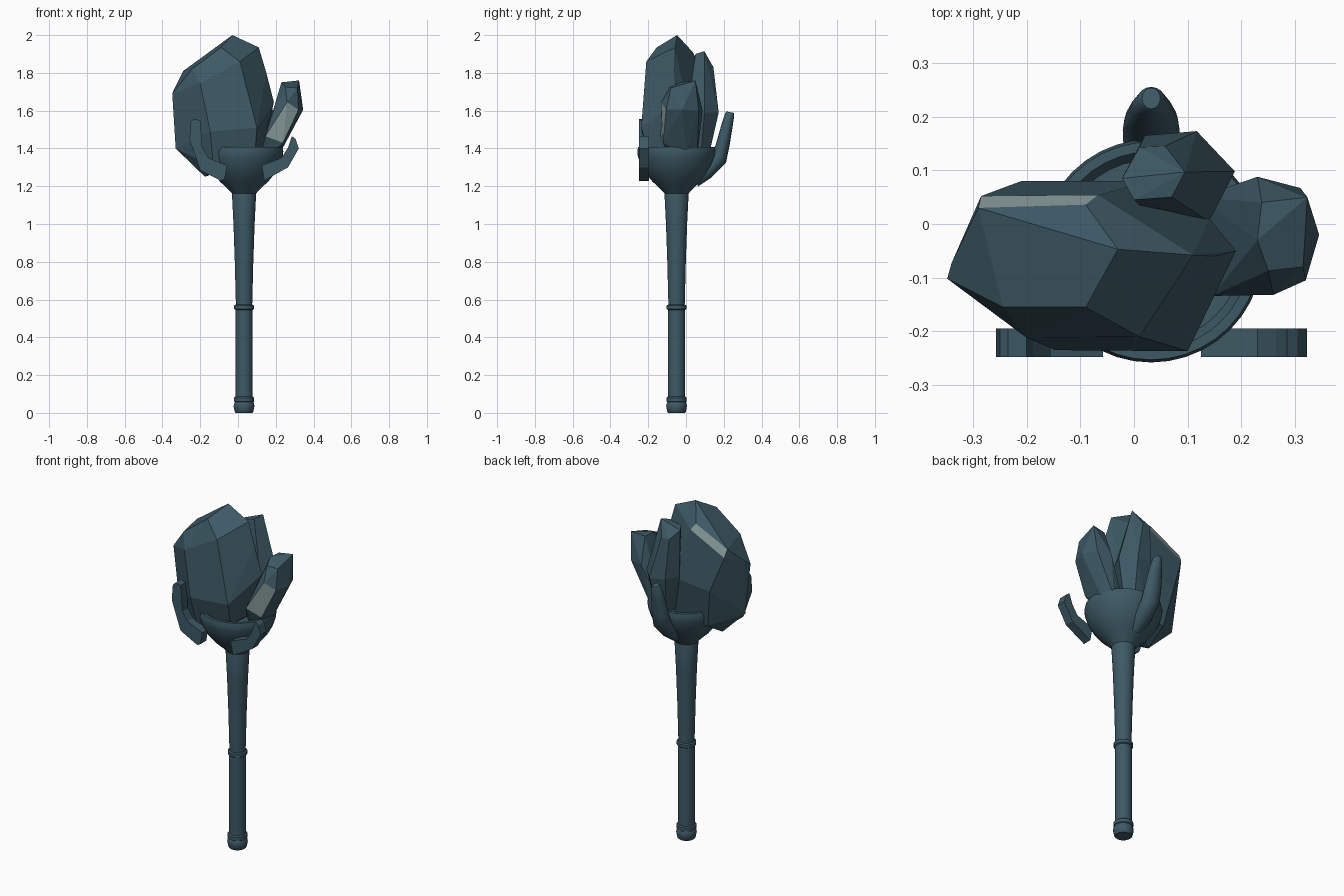
import bpy, bmesh, math
from mathutils import Vector

AX, AY = 0.032, -0.05          # staff axis


def material(name, rgb):
    m = bpy.data.materials.new(name)
    m.diffuse_color = (*rgb, 1)
    return m


SLATE = material("dark slate blue", (0.047, 0.100, 0.130))
PALE = material("pale grey", (0.25, 0.33, 0.335))


def finish(name, bm, mats, smooth=None):
    bmesh.ops.recalc_face_normals(bm, faces=bm.faces)
    me = bpy.data.meshes.new(name)
    bm.to_mesh(me)
    bm.free()
    ob = bpy.data.objects.new(name, me)
    bpy.context.collection.objects.link(ob)
    for m in mats:
        me.materials.append(m)
    if smooth:
        bpy.context.view_layer.objects.active = ob
        ob.select_set(True)
        bpy.ops.object.shade_smooth_by_angle(angle=math.radians(smooth))
        ob.select_set(False)
    return ob


def loft(name, rings, smooth):
    """Skin closed rings of points and cap both ends."""
    bm = bmesh.new()
    vs = [[bm.verts.new(p) for p in r] for r in rings]
    n = len(vs[0])
    for a, b in zip(vs, vs[1:]):
        for i in range(n):
            bm.faces.new((a[i], a[(i + 1) % n], b[(i + 1) % n], b[i]))
    bm.faces.new(vs[0])
    bm.faces.new(vs[-1])
    return finish(name, bm, [SLATE], smooth)


def lathe(name, profile, n=32, smooth=35):
    ang = [2 * math.pi * i / n for i in range(n)]
    return loft(name, [[(AX + r * math.cos(a), AY + r * math.sin(a), z) for a in ang]
                       for r, z in profile], smooth)


def crystal(name, points, pale=()):
    """Faceted convex stone; the facet made only of the pale points is light."""
    bm = bmesh.new()
    marked = [bm.verts.new(p) for p in pale]
    for p in points:
        bm.verts.new(p)
    res = bmesh.ops.convex_hull(bm, input=bm.verts)
    loose = [v for v in bm.verts if not v.link_faces]
    mset = set(marked)
    for f in bm.faces:
        f.material_index = 1 if pale and all(v in mset for v in f.verts) else 0
    bmesh.ops.delete(bm, geom=loose, context='VERTS')
    bmesh.ops.dissolve_limit(bm, angle_limit=math.radians(5), verts=bm.verts,
                             edges=bm.edges, delimit={'MATERIAL'})
    return finish(name, bm, [SLATE, PALE])


def flat_claw(name, outline):
    loft(name, [[(x, y, z) for x, z in outline] for y in (-0.248, -0.195)], None)


# Handle, pommel and rings
lathe("pommel", [(0.044, 0), (0.049, 0.005), (0.055, 0.035), (0.053, 0.048), (0.047, 0.06)])
lathe("pommel_ring", [(0.047, 0.055), (0.053, 0.06), (0.053, 0.08), (0.046, 0.086)])
lathe("grip", [(0.045, 0.08), (0.045, 0.55)])
lathe("middle_ring", [(0.045, 0.545), (0.052, 0.55), (0.052, 0.568), (0.045, 0.573)])
lathe("upper_shaft", [(0.043, 0.565), (0.049, 0.80), (0.056, 1.0), (0.064, 1.16), (0.062, 1.168)])

# Bowl that holds the stones
lathe("bowl", [(0.058, 1.155), (0.085, 1.185), (0.128, 1.225), (0.165, 1.27), (0.19, 1.315),
               (0.205, 1.36), (0.208, 1.385), (0.203, 1.408), (0.185, 1.408), (0.17, 1.36)], 40)

# Flat front claws
flat_claw("left_claw", [(-0.25, 1.54), (-0.235, 1.555), (-0.20, 1.55), (-0.188, 1.40),
                        (-0.155, 1.35), (-0.058, 1.31), (-0.07, 1.24), (-0.09, 1.228),
                        (-0.20, 1.285), (-0.257, 1.45)])
flat_claw("right_claw", [(0.125, 1.31), (0.23, 1.35), (0.265, 1.405), (0.285, 1.465),
                         (0.305, 1.45), (0.322, 1.40), (0.265, 1.30), (0.14, 1.23)])

# Rounded back claw: (y, z, half width, half thickness, section tilt in degrees)
sections = [(0.05, 1.225, 0.035, 0.03, 60), (0.11, 1.275, 0.05, 0.038, 48),
            (0.175, 1.345, 0.053, 0.042, 30), (0.195, 1.42, 0.05, 0.036, 12),
            (0.217, 1.52, 0.038, 0.03, 10), (0.231, 1.58, 0.026, 0.025, 12),
            (0.234, 1.592, 0.017, 0.020, 12)]
rings = []
for y, z, w, t, tilt in sections:
    c, s = math.cos(math.radians(tilt)), math.sin(math.radians(tilt))
    rings.append([(AX + w * math.cos(a), y + t * math.sin(a) * c, z - t * math.sin(a) * s)
                  for a in (2 * math.pi * i / 16 for i in range(16))])
loft("back_claw", rings, 40)

# Large stone
crystal("large_crystal", [
    (-0.03, -0.047, 2.0), (0.11, -0.058, 1.935), (-0.09, -0.155, 1.935), (0.01, -0.21, 1.86),
    (-0.244, -0.155, 1.82), (-0.20, -0.212, 1.745), (-0.34, -0.073, 1.71), (-0.348, -0.102, 1.69),
    (-0.147, -0.235, 1.49), (0.10, -0.237, 1.51), (0.19, -0.05, 1.645), (0.15, -0.06, 1.80),
    (-0.33, -0.08, 1.40), (-0.175, -0.09, 1.25), (-0.13, -0.19, 1.30), (0.09, -0.20, 1.38),
    (0.13, -0.05, 1.40), (-0.21, 0.08, 1.56), (0.03, 0.08, 1.58), (0.14, 0.01, 1.60),
    (-0.17, 0.04, 1.33), (0.05, 0.03, 1.33)],
    pale=[(-0.29, 0.030, 1.81), (-0.067, 0.054, 1.875), (-0.09, 0.036, 1.91), (-0.285, 0.052, 1.765)])

# Leaning right stone
crystal("right_crystal", [
    (0.238, 0.04, 1.75), (0.323, 0.05, 1.76), (0.23, -0.03, 1.75), (0.315, -0.08, 1.72),
    (0.25, -0.087, 1.725), (0.345, -0.02, 1.605), (0.23, 0.088, 1.60), (0.31, 0.067, 1.60),
    (0.12, 0.05, 1.37), (0.19, 0.06, 1.37), (0.22, 0.0, 1.37), (0.12, -0.08, 1.37),
    (0.18, -0.10, 1.37)],
    pale=[(0.145, -0.134, 1.465), (0.26, -0.132, 1.645), (0.32, -0.105, 1.605), (0.238, -0.122, 1.43)])

# Back stone
crystal("back_crystal", [
    (0.01, 0.143, 1.83), (0.058, 0.145, 1.83), (0.095, 0.097, 1.915), (0.07, 0.05, 1.90),
    (0.0, 0.045, 1.88), (-0.022, 0.085, 1.87), (0.02, 0.165, 1.60), (0.117, 0.173, 1.59),
    (0.188, 0.098, 1.59), (0.14, 0.005, 1.59), (0.03, 0.015, 1.60), (-0.02, 0.09, 1.60),
    (0.04, 0.125, 1.38), (0.10, 0.125, 1.38), (0.14, 0.08, 1.38), (0.11, 0.02, 1.38),
    (0.04, 0.02, 1.38)])
